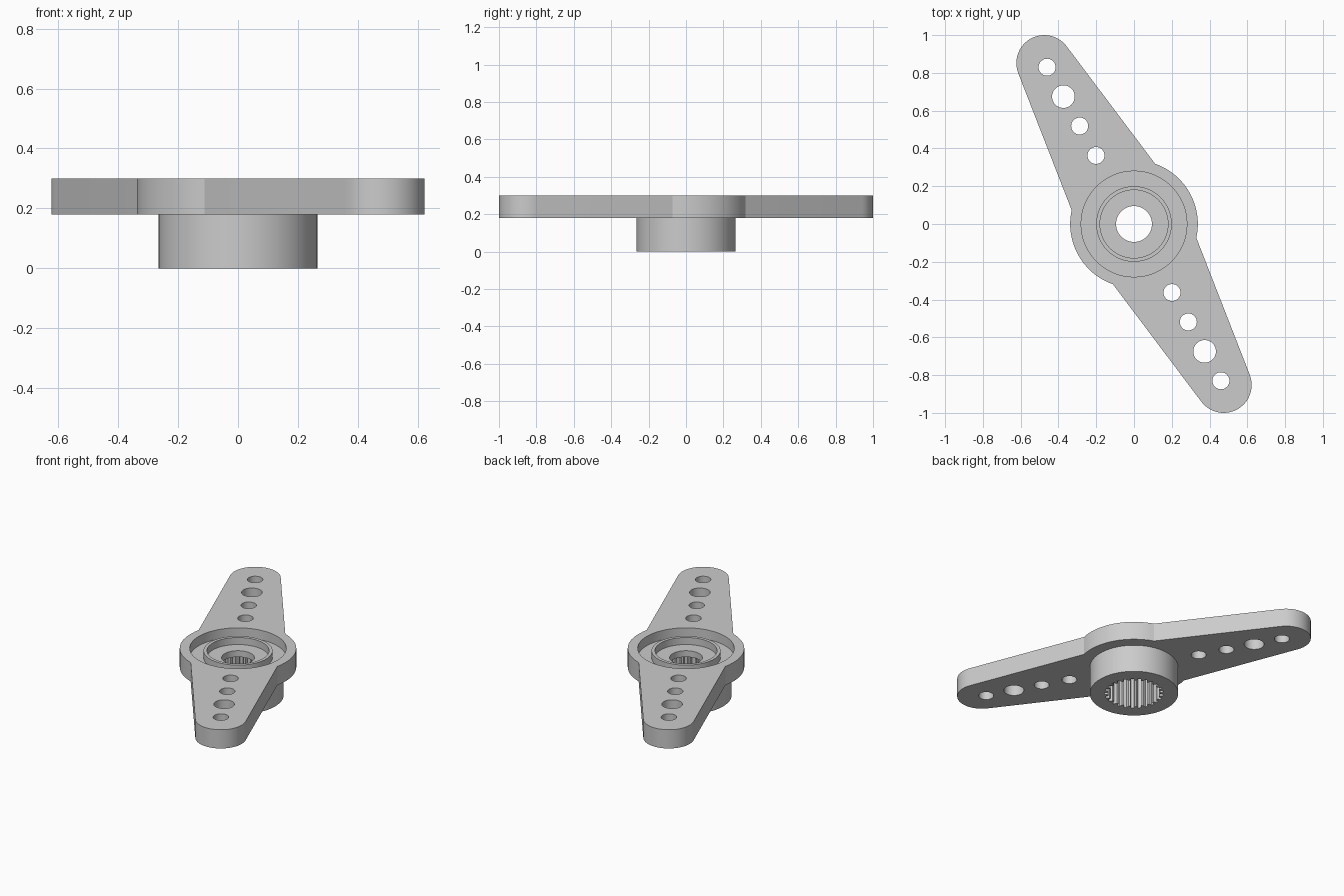
import bpy, bmesh
from math import radians, degrees, sin, cos, pi, atan2

if "Cube" in bpy.data.objects:
    bpy.data.objects.remove(bpy.data.objects["Cube"], do_unlink=True)

grey = bpy.data.materials.new("grey plastic")
grey.use_nodes = True
grey.diffuse_color = (0.6, 0.6, 0.6, 1)
grey.node_tree.nodes["Principled BSDF"].inputs["Base Color"].default_value = (0.6, 0.6, 0.6, 1)


def arc(radius, start, end, steps, centre=(0, 0)):
    """Points along an arc, angles in degrees."""
    angles = [radians(start + (end - start) * i / steps) for i in range(steps + 1)]
    return [(centre[0] + radius * cos(a), centre[1] + radius * sin(a)) for a in angles]


def circle(radius, centre=(0, 0), steps=64):
    return arc(radius, 0, 360, steps, centre)[:-1]


def prism(name, outline, z0, z1):
    """Extrude a closed outline from z0 to z1."""
    bm = bmesh.new()
    base = bm.faces.new([bm.verts.new((x, y, z0)) for x, y in outline])
    walls = bmesh.ops.extrude_face_region(bm, geom=[base], use_keep_orig=True)
    top = [v for v in walls["geom"] if isinstance(v, bmesh.types.BMVert)]
    bmesh.ops.translate(bm, vec=(0, 0, z1 - z0), verts=top)
    bmesh.ops.recalc_face_normals(bm, faces=bm.faces)
    mesh = bpy.data.meshes.new(name)
    bm.to_mesh(mesh)
    bm.free()
    mesh.materials.append(grey)
    obj = bpy.data.objects.new(name, mesh)
    bpy.context.collection.objects.link(obj)
    return obj


def activate(obj):
    bpy.ops.object.select_all(action="DESELECT")
    obj.select_set(True)
    bpy.context.view_layer.objects.active = obj


def cut(obj, outline, z0, z1):
    """Cut a prism-shaped hole, then discard the cutter."""
    cutter = prism("cutter", outline, z0, z1)
    cutter.hide_render = True
    mod = obj.modifiers.new("cut", "BOOLEAN")
    mod.operation = "DIFFERENCE"
    mod.solver = "EXACT"
    mod.object = cutter
    activate(obj)
    bpy.ops.object.modifier_apply(modifier=mod.name)
    bpy.data.objects.remove(cutter, do_unlink=True)


PLATE_BOTTOM, PLATE_TOP = 0.18, 0.30
FLOOR, CEILING = 0.24, 0.20
HUB = 0.338

# Two-armed outline: one rounded tip and one hub arc, repeated by a half turn
hub_start = degrees(atan2(0.073, -0.33))
hub_end = degrees(atan2(0.32, 0.112)) + 180
half = arc(0.148, 37, 200.5, 24, (-0.475, 0.852)) + arc(HUB, hub_start, hub_end, 16)
arm_plate = prism("arm_plate", half + [(-x, -y) for x, y in half], PLATE_BOTTOM, PLATE_TOP)

# Round recess, shaft screw hole and linkage holes along both arms
cut(arm_plate, circle(0.28), FLOOR, 0.4)
cut(arm_plate, circle(0.095), 0.1, 0.4)
for side in (1, -1):
    for i in range(4):
        d = side * (0.415 + 0.178 * i)
        spot = (d * cos(radians(119)), d * sin(radians(119)))
        cut(arm_plate, circle(0.06 if i == 2 else 0.045, spot, 32), 0.1, 0.4)

# Toothed bore, open at the bottom
TEETH = 25
spline = []
for i in range(TEETH):
    for frac, r in ((0.0, 0.176), (0.4, 0.176), (0.55, 0.155), (0.85, 0.155)):
        a = 2 * pi * (i + frac) / TEETH
        spline.append((r * cos(a), r * sin(a)))
cut(arm_plate, spline, 0.1, CEILING)

splined_boss = prism("splined_boss", circle(0.265), 0, PLATE_BOTTOM)
cut(splined_boss, spline, -0.1, 0.3)

# Thin collar standing on the recess floor
collar = prism("collar", circle(0.2), FLOOR, 0.285)
cut(collar, circle(0.18), 0.1, 0.4)

for obj in (arm_plate, splined_boss, collar):
    activate(obj)
    bpy.ops.object.shade_smooth_by_angle(angle=radians(25))
